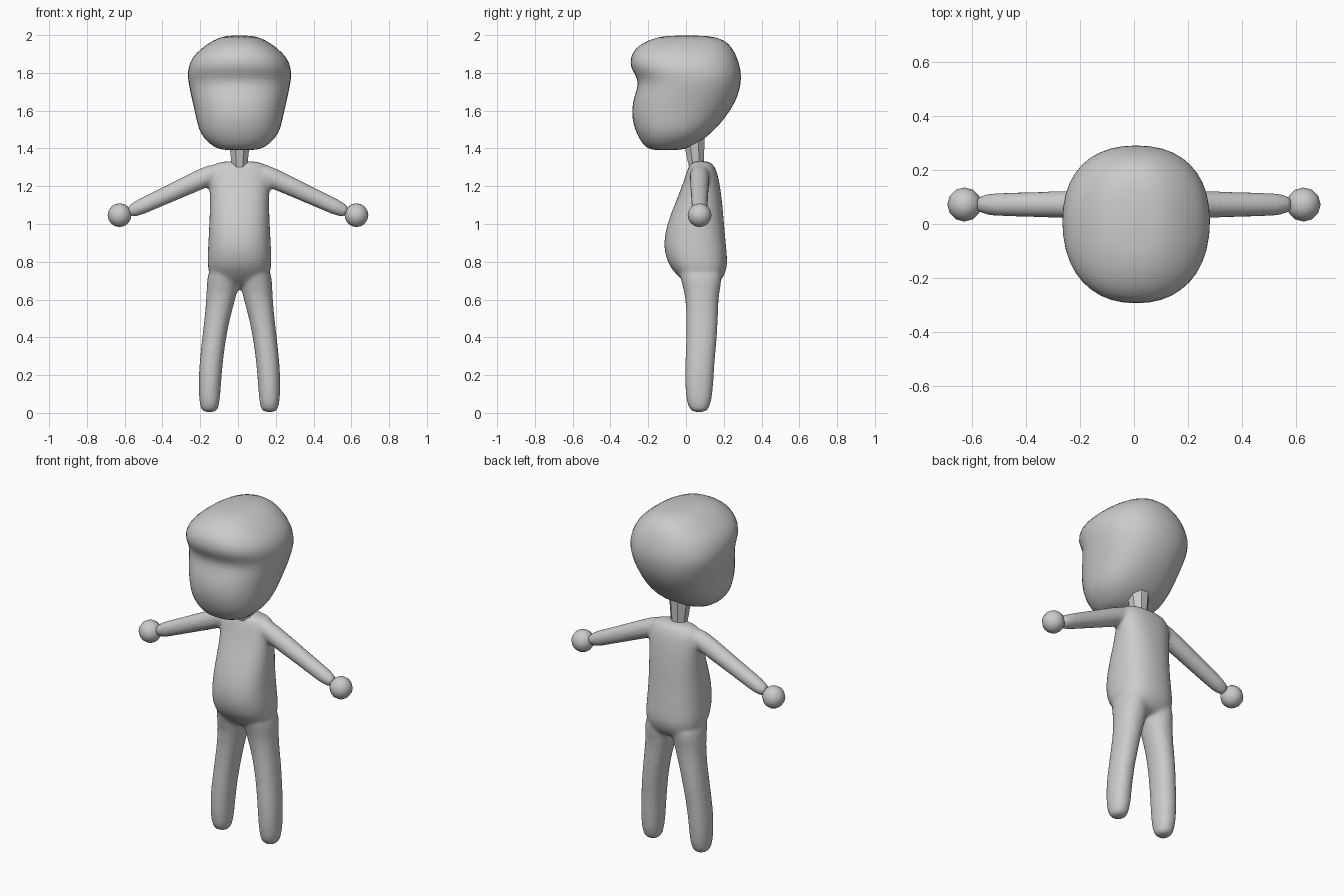
import bpy, bmesh, math
from mathutils import Vector

if "Cube" in bpy.data.objects:
    bpy.data.objects.remove(bpy.data.objects["Cube"])

CX = 0.008  # body centre line


def skin(bm, rings):
    """Join a list of point rings into a closed tube."""
    vs = [[bm.verts.new(p) for p in r] for r in rings]
    n = len(vs[0])
    for a, b in zip(vs, vs[1:]):
        for i in range(n):
            j = (i + 1) % n
            bm.faces.new((a[i], a[j], b[j], b[i]))
    bm.faces.new(vs[0][::-1])
    bm.faces.new(vs[-1])


def ring(z, x0, x1, y0, y1, e=2.2, n=20):
    """Horizontal superellipse fitted to an x/y box."""
    pts = []
    for i in range(n):
        a = 2 * math.pi * (i + 0.5) / n
        c, s = math.cos(a), math.sin(a)
        u = math.copysign(abs(c) ** (2 / e), c)
        v = math.copysign(abs(s) ** (2 / e), s)
        pts.append(((x0 + x1) / 2 + u * (x1 - x0) / 2, (y0 + y1) / 2 + v * (y1 - y0) / 2, z))
    return pts


def finish(name, bm, smooth=True):
    bmesh.ops.recalc_face_normals(bm, faces=bm.faces[:])
    for f in bm.faces:
        f.smooth = smooth
    me = bpy.data.meshes.new(name)
    bm.to_mesh(me)
    bm.free()
    ob = bpy.data.objects.new(name, me)
    bpy.context.collection.objects.link(ob)
    return ob


# Head: z, half width, front y, back y
head = [(1.39, .09, -.18, -.03), (1.405, .135, -.215, .02), (1.45, .19, -.25, .10),
        (1.50, .218, -.272, .155), (1.56, .232, -.29, .21), (1.64, .25, -.288, .262),
        (1.70, .264, -.268, .285), (1.75, .274, -.255, .294), (1.79, .278, -.272, .295),
        (1.83, .274, -.298, .29), (1.88, .256, -.298, .275), (1.93, .205, -.275, .25),
        (1.975, .14, -.205, .21), (2.0, .07, -.11, .12)]
bm = bmesh.new()
skin(bm, [ring(z, CX - w, CX + w, f, b, 2.3) for z, w, f, b in head])
ob = finish("head", bm)
ob.modifiers.new("round", 'SUBSURF').render_levels = 1

# Neck: faceted, flaring upwards under the head
bm = bmesh.new()
skin(bm, [ring(1.29, CX - .043, CX + .043, .015, .095, 2, 8),
          ring(1.47, CX - .063, CX + .063, -.025, .105, 2, 8)])
finish("neck", bm, smooth=False)

# Body: torso, legs and arms fused into one soft skin
torso = [(.67, .10, .02, .15), (.70, .15, -.02, .19), (.76, .17, -.08, .22), (.82, .172, -.11, .22),
         (.90, .167, -.122, .213), (1.0, .162, -.103, .203), (1.1, .158, -.063, .195),
         (1.2, .16, -.022, .182), (1.27, .162, 0, .168), (1.31, .145, .015, .15), (1.335, .11, .035, .125)]
# z, inner x, outer x, front y, back y
leg = [(0, .118, .2, .03, .11), (.04, .108, .21, .006, .13), (.1, .1, .217, -.003, .142),
       (.2, .094, .217, -.007, .148), (.3, .084, .209, -.003, .155), (.4, .07, .198, 0, .165),
       (.5, .05, .186, .002, .17), (.6, .022, .177, -.003, .172), (.68, .002, .174, -.018, .185),
       (.78, 0, .168, -.06, .205)]
bm = bmesh.new()
skin(bm, [ring(z, CX - w, CX + w, f, b, 2.4) for z, w, f, b in torso])
axis = Vector((.397, 0, -.183)).normalized()
up = Vector((-axis.z, 0, axis.x))
for s in (-1, 1):
    skin(bm, [ring(z, CX + s * i, CX + s * o, f, b) for z, i, o, f, b in leg])
    arm = []
    for t, r, ry in ((-.10, .05, .055), (0, .057, .053), (.14, .05, .05), (.30, .045, .046), (.46, .042, .043)):
        c = Vector((.18, .072, 1.245)) + axis * t
        pts = []
        for k in range(16):
            a = math.tau * k / 16
            p = c + up * (r * math.cos(a)) + Vector((0, ry * math.sin(a), 0))
            pts.append((s * p.x, p.y, p.z))
        arm.append(pts)
    skin(bm, arm)
ob = finish("body", bm)
m = ob.modifiers.new("round", 'SUBSURF')
m.levels = m.render_levels = 1
m = ob.modifiers.new("fuse", 'REMESH')
m.mode = 'VOXEL'
m.voxel_size = 0.012
m.use_smooth_shade = True
m = ob.modifiers.new("soften", 'SMOOTH')
m.factor = 0.5
m.iterations = 6

# Hands: simple balls
for s, side in ((-1, "left"), (1, "right")):
    bm = bmesh.new()
    bmesh.ops.create_uvsphere(bm, u_segments=12, v_segments=8, radius=.063)
    bmesh.ops.translate(bm, verts=bm.verts[:], vec=(s * .627, .072, 1.047))
    finish(side + "_hand", bm)
